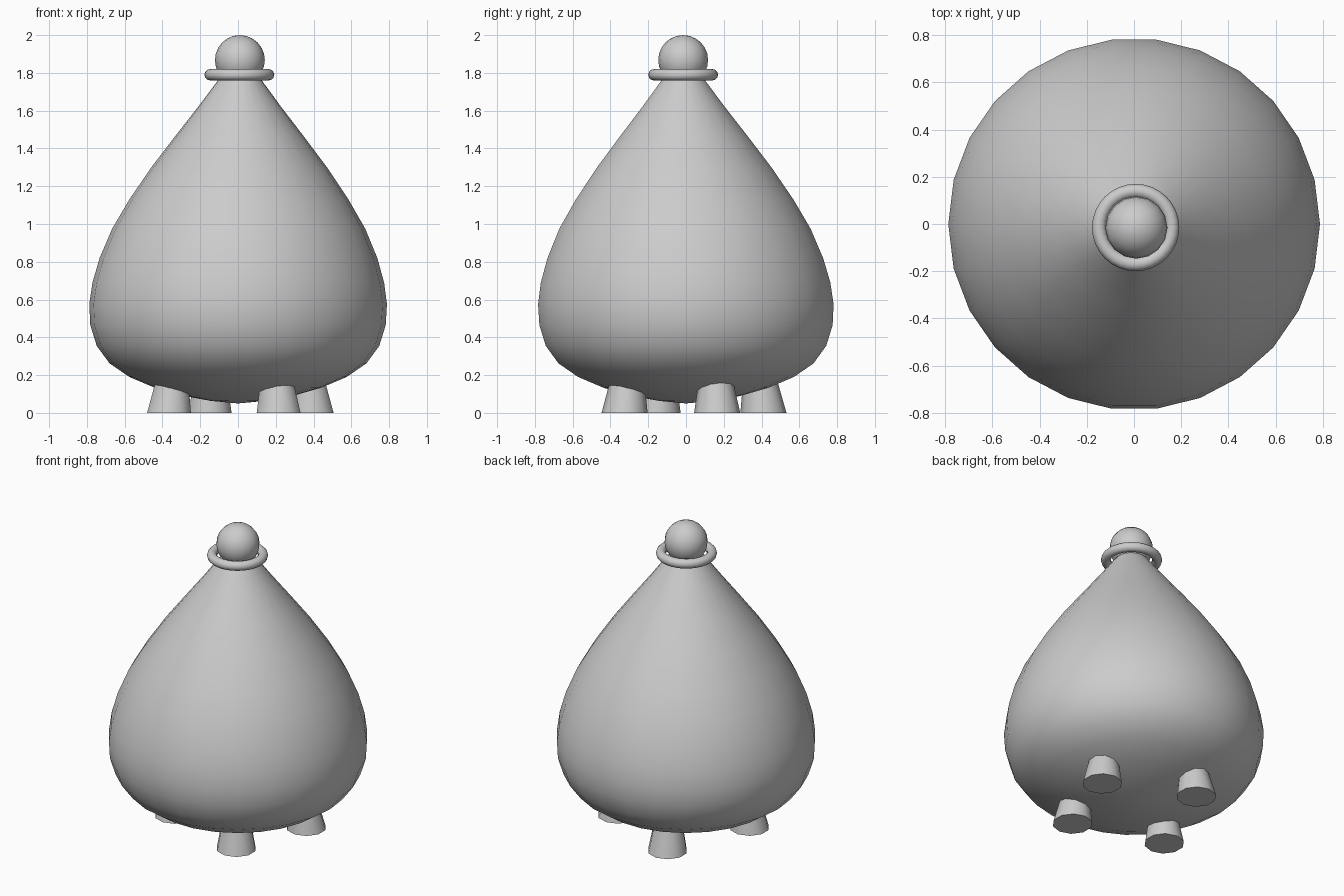
import bpy, bmesh, math
from mathutils import Matrix, Vector

cube = bpy.data.objects.get("Cube")
if cube:
    bpy.data.objects.remove(cube, do_unlink=True)

grey = bpy.data.materials.new("plain grey")
grey.use_nodes = True
tone = (0.6, 0.6, 0.6, 1)
grey.diffuse_color = tone
grey.node_tree.nodes["Principled BSDF"].inputs["Base Color"].default_value = tone


def finish(name, bm, angle=180):
    """Turn a bmesh into a smooth, coloured object."""
    bmesh.ops.recalc_face_normals(bm, faces=bm.faces)
    mesh = bpy.data.meshes.new(name)
    bm.to_mesh(mesh)
    bm.free()
    mesh.materials.append(grey)
    obj = bpy.data.objects.new(name, mesh)
    bpy.context.collection.objects.link(obj)
    bpy.ops.object.select_all(action='DESELECT')
    obj.select_set(True)
    bpy.context.view_layer.objects.active = obj
    bpy.ops.object.shade_smooth_by_angle(angle=math.radians(angle))
    return obj


def lathe(points, steps, closed=False):
    """Spin a (radius, height) profile around z."""
    bm = bmesh.new()
    verts = [bm.verts.new((r, 0, z)) for r, z in points]
    edges = [bm.edges.new(pair) for pair in zip(verts, verts[1:])]
    if closed:
        edges.append(bm.edges.new((verts[-1], verts[0])))
    bmesh.ops.spin(bm, geom=verts + edges, cent=(0, 0, 0), axis=(0, 0, 1),
                   angle=math.tau, steps=steps, use_merge=True)
    bmesh.ops.remove_doubles(bm, verts=bm.verts, dist=1e-4)
    return bm


# Pear-shaped body, leaning very slightly towards its neck
profile = [(0, 0.05), (0.14, 0.063), (0.29, 0.09), (0.44, 0.133), (0.575, 0.19),
           (0.68, 0.262), (0.748, 0.355), (0.782, 0.465), (0.788, 0.575),
           (0.772, 0.69), (0.735, 0.82), (0.67, 0.975), (0.58, 1.13),
           (0.465, 1.3), (0.34, 1.465), (0.22, 1.62), (0.12, 1.755),
           (0.085, 1.8), (0, 1.82)]
body = lathe(profile, 26)
for v in body.verts:
    v.co += Vector((0.01, -0.015, 0)) * max(0, v.co.z - 0.5) / 1.3
finish("body", body)

# Ring around the neck
tube = [(0.155 + 0.03 * math.cos(a), 1.79 + 0.03 * math.sin(a))
        for a in (math.tau * i / 12 for i in range(12))]
ring = lathe(tube, 32, closed=True)
bmesh.ops.translate(ring, verts=ring.verts, vec=(0.007, -0.015, 0))
finish("neck_ring", ring)

# Round knob on top
knob = bmesh.new()
bmesh.ops.create_uvsphere(knob, u_segments=16, v_segments=12, radius=0.132,
                          matrix=Matrix.Translation((0.01, -0.015, 1.868)))
finish("top_knob", knob)

# Four tapered, slightly splayed feet
feet = {"front_foot": (0.215, -0.325), "left_foot": (0.39, 0.165),
        "right_foot": (-0.365, -0.15), "back_foot": (-0.15, 0.41)}
for name, (x, y) in feet.items():
    foot = bmesh.new()
    bmesh.ops.create_cone(foot, cap_ends=True, segments=10, radius1=0.122,
                          radius2=0.085, depth=0.2,
                          matrix=Matrix.Translation((x, y, 0.1)))
    for v in foot.verts:
        v.co.x -= x * 0.25 * v.co.z
        v.co.y -= y * 0.25 * v.co.z
    finish(name, foot, 50)
